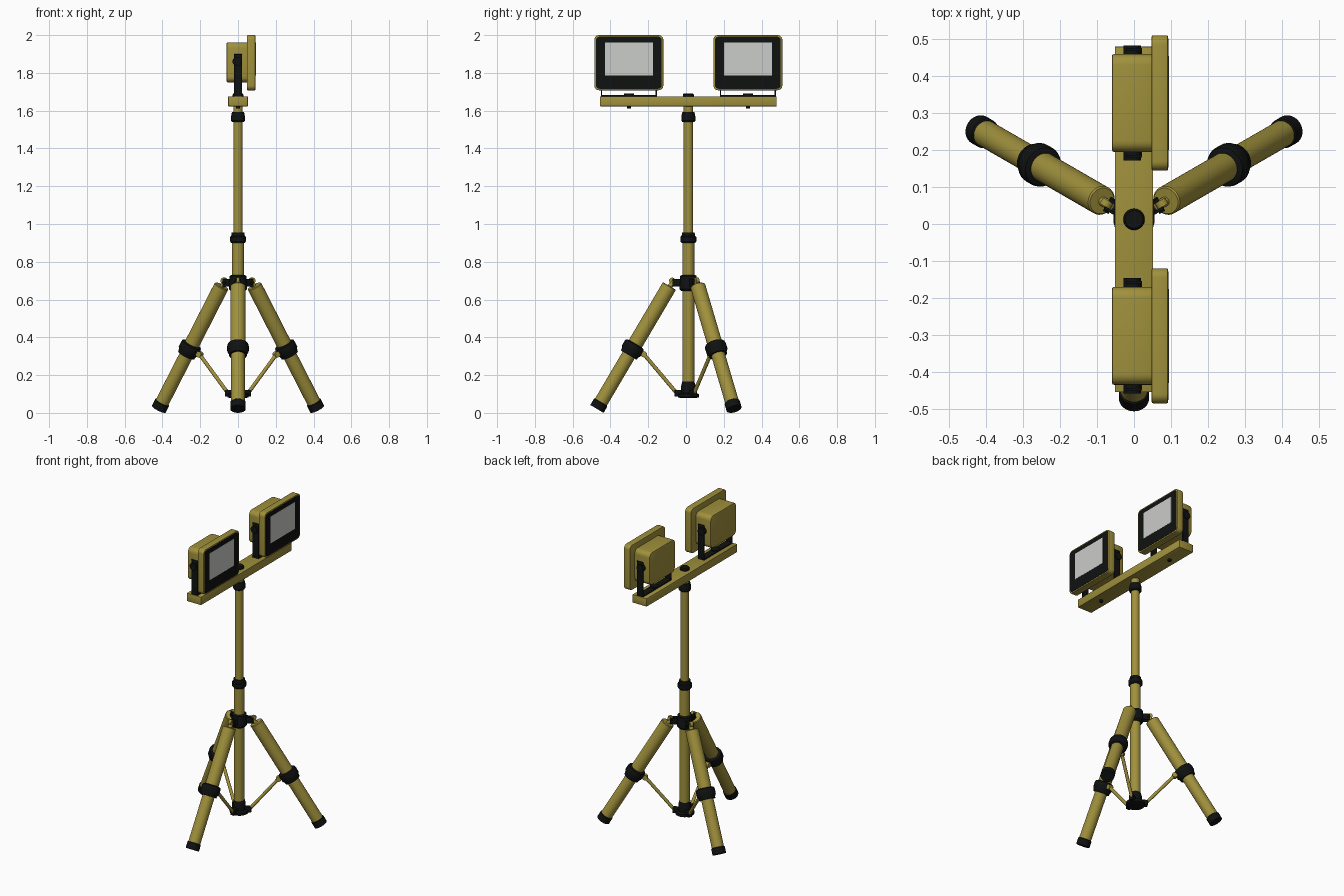
import bpy, bmesh, math
from mathutils import Vector, Matrix

if "Cube" in bpy.data.objects:
    bpy.data.objects.remove(bpy.data.objects["Cube"])

CY = 0.0125  # y of the mast axis


def material(name, col):
    m = bpy.data.materials.new(name)
    m.diffuse_color = (*col, 1)
    m.use_nodes = True
    m.node_tree.nodes["Principled BSDF"].inputs["Base Color"].default_value = m.diffuse_color
    return m


OLIVE = material("olive_paint", (0.35, 0.28, 0.045))
BLACK = material("black_plastic", (0.005, 0.0055, 0.0055))
GLASS = material("pale_glass", (0.60, 0.61, 0.59))


def finish(name, bm, mat):
    bmesh.ops.recalc_face_normals(bm, faces=bm.faces)
    me = bpy.data.meshes.new(name)
    bm.to_mesh(me)
    bm.free()
    ob = bpy.data.objects.new(name, me)
    bpy.context.collection.objects.link(ob)
    me.materials.append(mat)
    bpy.ops.object.select_all(action='DESELECT')
    ob.select_set(True)
    bpy.context.view_layer.objects.active = ob
    bpy.ops.object.shade_smooth_by_angle(angle=math.radians(35))
    return ob


def lathe(name, origin, axis, profile, mat, n=32):
    """Capped solid of revolution; profile is (radius, distance along axis)."""
    bm = bmesh.new()
    rot = Vector(axis).to_track_quat('Z', 'Y')
    rings = [[bm.verts.new(Vector(origin) + rot @ Vector(
        (r * math.cos(k * math.tau / n), r * math.sin(k * math.tau / n), h)))
        for k in range(n)] for r, h in profile]
    for a, b in zip(rings, rings[1:]):
        for k in range(n):
            bm.faces.new((a[k], a[(k + 1) % n], b[(k + 1) % n], b[k]))
    bm.faces.new(rings[0])
    bm.faces.new(rings[-1])
    return finish(name, bm, mat)


def rod(name, p, q, r, mat, n=20):
    d = Vector(q) - Vector(p)
    return lathe(name, p, d, [(r, 0), (r, d.length)], mat, n)


def box(name, lo, hi, mat, corner=0.0, edge=0.0, turn=0.0):
    """Box with corners rounded in the yz outline, soft edges, turned about the mast."""
    bm = bmesh.new()
    lo, hi = Vector(lo), Vector(hi)
    bmesh.ops.create_cube(bm, size=1, matrix=Matrix.Translation((lo + hi) / 2)
                          @ Matrix.Diagonal((*(hi - lo), 1)))
    if corner:
        es = [e for e in bm.edges
              if abs((e.verts[0].co - e.verts[1].co).normalized().x) > 0.9]
        bmesh.ops.bevel(bm, geom=es, offset=corner, segments=6, profile=0.5, affect='EDGES')
    if edge:
        es = [e for e in bm.edges if e.calc_face_angle() > 0.7]
        bmesh.ops.bevel(bm, geom=es, offset=edge, segments=2, profile=0.5, affect='EDGES')
    if turn:
        bmesh.ops.rotate(bm, verts=bm.verts, cent=(0, CY, 0),
                         matrix=Matrix.Rotation(turn, 3, 'Z'))
    return finish(name, bm, mat)


# Mast tubes, clamps and bottom hub
base = (0, CY, 0)
up = (0, 0, 1)
lathe("lower_mast", base, up, [(0.032, 0.09), (0.032, 0.92)], OLIVE)
lathe("upper_mast", base, up, [(0.025, 0.88), (0.025, 1.63)], OLIVE)
lathe("mast_clamp", base, up, [(0.036, 0.90), (0.042, 0.908), (0.042, 0.932),
                               (0.036, 0.937), (0.033, 0.955), (0.026, 0.955)], BLACK)
lathe("mast_top_clamp", base, up, [(0.032, 1.54), (0.037, 1.547), (0.037, 1.57),
                                   (0.032, 1.592), (0.026, 1.592)], BLACK)
lathe("leg_collar", base, up, [(0.038, 0.645), (0.047, 0.655), (0.047, 0.69),
                               (0.044, 0.70), (0.044, 0.725), (0.034, 0.73)], BLACK)
lathe("bottom_hub", base, up, [(0.04, 0.078), (0.056, 0.083), (0.056, 0.10), (0.038, 0.105),
                               (0.038, 0.145), (0.034, 0.158), (0.033, 0.165)], BLACK)

# Three telescopic legs with hinges and braces
for i, deg in enumerate((30, 150, 270), 1):
    a = math.radians(deg)
    side = Vector((-math.sin(a), math.cos(a), 0))

    def pt(r, z):
        return Vector((r * math.cos(a), CY + r * math.sin(a), z))

    top, foot = pt(0.10, 0.672), pt(0.484, 0.021)
    d = foot - top
    L = d.length
    lathe(f"leg_{i}_upper_tube", top, d, [(0.036, 0), (0.040, 0.004), (0.040, 0.38)], OLIVE)
    lathe(f"leg_{i}_lower_tube", top, d, [(0.0365, 0.36), (0.0365, L - 0.02)], OLIVE)
    lathe(f"leg_{i}_clamp", top, d, [(0.042, 0.355), (0.054, 0.36), (0.057, 0.37), (0.057, 0.40),
                                     (0.050, 0.412), (0.048, 0.425), (0.037, 0.425)], BLACK)
    lathe(f"leg_{i}_foot", top, d, [(0.037, L - 0.042), (0.041, L - 0.039), (0.041, L)], BLACK)
    # hinge fork, tongue and pin
    for s in (-1, 1):
        y = CY + s * 0.013
        box(f"leg_{i}_hinge_plate", (0.03, y - 0.004, 0.668), (0.085, y + 0.004, 0.708),
            BLACK, edge=0.002, turn=a)
    pin = pt(0.076, 0.69)
    rod(f"leg_{i}_hinge_pin", pin - side * 0.022, pin + side * 0.022, 0.009, BLACK)
    rod(f"leg_{i}_hinge_tongue", pt(0.074, 0.70), top + d * 0.04, 0.013, OLIVE)
    knob = pt(0.086, 0.70)
    rod(f"leg_{i}_hinge_knuckle", knob - side * 0.009, knob + side * 0.009, 0.016, OLIVE)
    # brace from leg to hub
    box(f"leg_{i}_hub_lug", (0.03, CY - 0.014, 0.086), (0.073, CY + 0.014, 0.122),
        BLACK, edge=0.004, turn=a)
    outer, inner = pt(0.235, 0.31), pt(0.062, 0.105)
    rod(f"leg_{i}_brace", inner, outer, 0.010, OLIVE)
    rod(f"leg_{i}_brace_knuckle", outer - side * 0.014, outer + side * 0.014, 0.016, OLIVE)
    rod(f"leg_{i}_brace_lug", outer, pt(0.285, 0.325), 0.013, OLIVE)

# Crossbar and its centre knob
box("crossbar", (-0.052, -0.455, 1.623), (0.052, 0.48, 1.675), OLIVE, edge=0.002)
lathe("crossbar_knob", base, up, [(0.029, 1.67), (0.029, 1.685), (0.024, 1.692)], BLACK)

# Two floodlights facing +x
for side_name, s in (("left", -1), ("right", 1)):
    y = CY + s * 0.315
    n = f"{side_name}_lamp"
    box(n + "_housing", (-0.06, y - 0.1325, 1.75), (0.055, y + 0.1325, 1.962),
        OLIVE, corner=0.03, edge=0.006)
    box(n + "_frame", (0.048, y - 0.1825, 1.708), (0.092, y + 0.1825, 2.0),
        OLIVE, corner=0.025, edge=0.003)
    box(n + "_face", (0.088, y - 0.174, 1.716), (0.0935, y + 0.174, 1.992), BLACK, corner=0.02)
    box(n + "_glass", (0.09, y - 0.127, 1.787), (0.0945, y + 0.127, 1.962), GLASS)
    # U bracket with pivots and fixing bolt
    box(n + "_bracket_base", (-0.022, y - 0.148, 1.674), (0.022, y + 0.148, 1.682), BLACK)
    for t in (-1, 1):
        ya, yb = sorted((y + t * 0.141, y + t * 0.148))
        box(n + "_bracket_arm", (-0.022, ya, 1.675), (0.022, yb, 1.90), BLACK, corner=0.012)
        rod(n + "_pivot", (-0.005, y + t * 0.125, 1.86), (-0.005, y + t * 0.156, 1.86),
            0.024, BLACK, 24)
    lathe(n + "_bolt", (0, y, 0), up, [(0.011, 1.611), (0.011, 1.68), (0.026, 1.68),
                                       (0.026, 1.690)], BLACK, 20)
